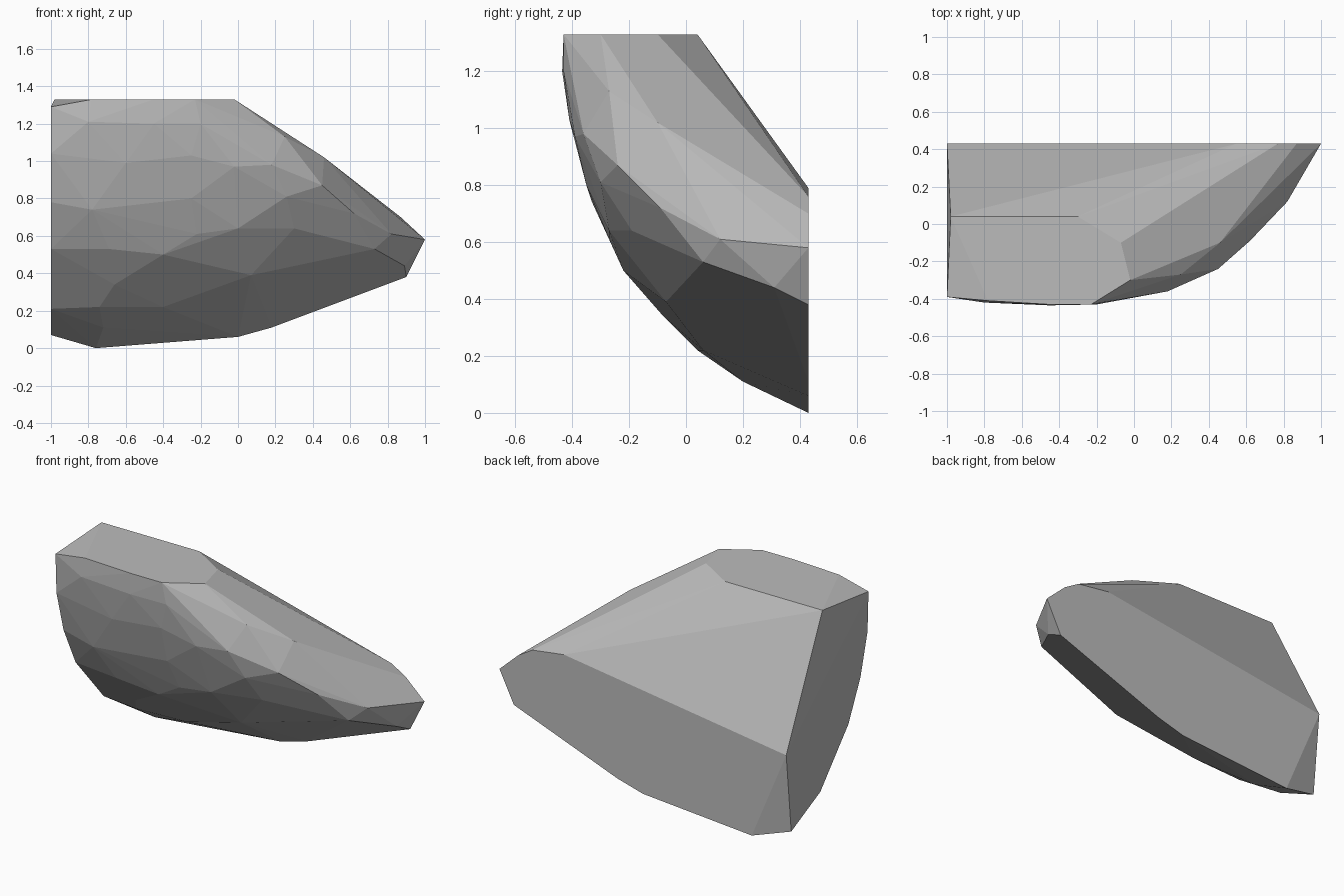
import bpy
import bmesh
from math import radians

default_cube = bpy.data.objects.get("Cube")
if default_cube:
    bpy.data.objects.remove(default_cube, do_unlink=True)

BACK_Y, LEFT_X, TOP_Z = 0.43, -1.0, 1.33

# Flat back wall outline (x, z)
back_outline = [(-1, .57), (.55, .79), (.77, .76), (.87, .7), (1, .58),
                (.9, .38), (.18, .11), (0, .06), (-.5, .02), (-.76, 0)]

# Flat side cut outline (y, z)
side_outline = [(-.39, 1.29), (-.38, 1.04), (-.31, .78), (-.19, .53),
                (.09, .21), (.38, .07)]

# Flat top outline (x, y)
top_outline = [(-.98, .04), (-.3, .04), (-.07, -.1), (-.02, -.3),
               (-.23, -.43), (-.45, -.43), (-.78, -.41)]

# Corners along the ridge that runs out to the pointed end (x, y, z)
ridge = [(.25, -.27, 1.13), (.18, -.36, .98), (.46, -.1, 1.02),
         (.45, -.24, .87), (.26, -.3, .81), (.62, -.09, .72),
         (.82, .12, .61), (.73, .06, .53), (.89, .31, .44)]

# Corners of the rounded front, from the top down (x, y, z)
front_bulge = [(-.8, -.42, 1.21), (-.45, -.435, 1.2), (-.2, -.43, 1.2),
               (-.6, -.4, .99), (-.25, -.41, 1.03), (-.02, -.39, .97),
               (-.78, -.33, .74), (-.55, -.34, .78), (-.25, -.35, .8),
               (-.22, -.27, .61), (0, -.27, .64), (.3, -.19, .64),
               (-.69, -.23, .53), (-.4, -.22, .5), (.4, -.02, .48),
               (-.66, -.08, .34), (.07, -.07, .39), (-.74, .04, .22),
               (-.4, .06, .22), (-.72, .2, .11)]


def make_material(name, rgb):
    """One plain flat colour for both viewport and render."""
    material = bpy.data.materials.new(name)
    material.use_nodes = True
    colour = (*rgb, 1.0)
    material.diffuse_color = colour
    shader = material.node_tree.nodes["Principled BSDF"]
    shader.inputs["Base Color"].default_value = colour
    return material


def make_faceted_solid(name, points, material):
    """Wrap the corners in a convex skin and merge coplanar triangles."""
    bm = bmesh.new()
    for point in points:
        bm.verts.new(point)
    bmesh.ops.convex_hull(bm, input=bm.verts[:])
    loose = [vert for vert in bm.verts if not vert.link_faces]
    bmesh.ops.delete(bm, geom=loose, context='VERTS')
    bmesh.ops.dissolve_limit(bm, angle_limit=radians(1),
                             verts=bm.verts[:], edges=bm.edges[:])
    bmesh.ops.recalc_face_normals(bm, faces=bm.faces[:])
    mesh = bpy.data.meshes.new(name)
    bm.to_mesh(mesh)
    bm.free()
    mesh.materials.append(material)
    solid = bpy.data.objects.new(name, mesh)
    bpy.context.collection.objects.link(solid)
    return solid


# Broken stone chunk: flat cuts plus a rounded, faceted front
corners = [(x, BACK_Y, z) for x, z in back_outline]
corners += [(LEFT_X, y, z) for y, z in side_outline]
corners += [(x, y, TOP_Z) for x, y in top_outline]
corners += ridge + front_bulge

stone_grey = make_material("stone grey", (0.5, 0.5, 0.5))
make_faceted_solid("rock_chunk", corners, stone_grey)
